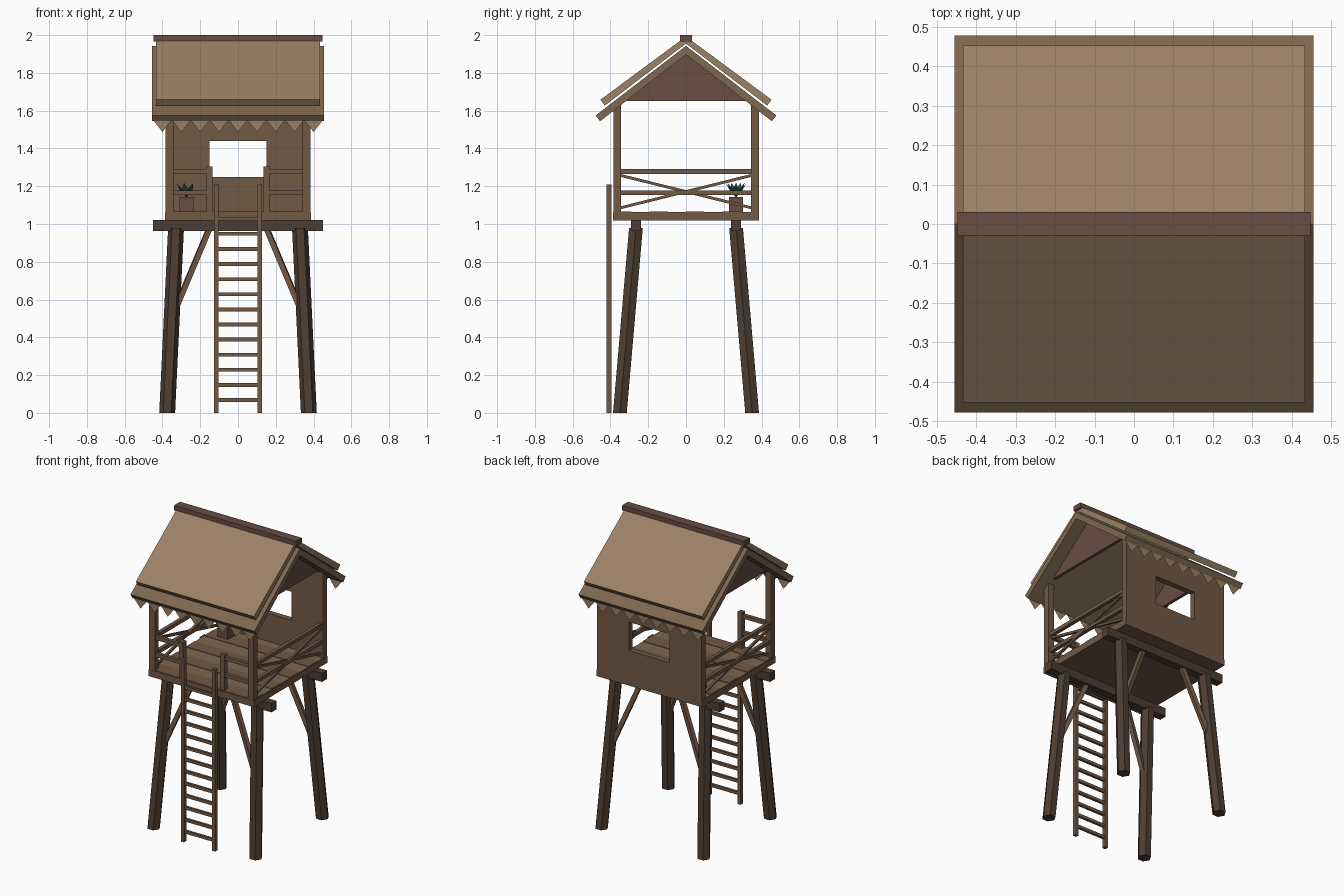
import bpy, bmesh, math
from mathutils import Vector

if "Cube" in bpy.data.objects:
    bpy.data.objects.remove(bpy.data.objects["Cube"])


def material(name, rgb):
    m = bpy.data.materials.new(name)
    m.diffuse_color = (*rgb, 1)
    m.use_nodes = True
    m.node_tree.nodes["Principled BSDF"].inputs["Base Color"].default_value = m.diffuse_color
    return m


ROOF = material("thatch", (.33, .22, .13))
WOOD = material("wood", (.17, .10, .06))
PLANK = material("plank", (.21, .135, .08))
DARK = material("dark_wood", (.075, .048, .033))
GABLE = material("gable_wood", (.14, .075, .055))
LEAF = material("leaf", (.02, .09, .06))


def finish(name, bm, mat):
    bmesh.ops.recalc_face_normals(bm, faces=bm.faces[:])
    me = bpy.data.meshes.new(name)
    bm.to_mesh(me)
    bm.free()
    me.materials.append(mat)
    ob = bpy.data.objects.new(name, me)
    bpy.context.collection.objects.link(ob)
    return ob


def box(name, lo, hi, mat):
    bm = bmesh.new()
    bmesh.ops.create_cube(bm, size=1)
    lo, hi = Vector(lo), Vector(hi)
    for v in bm.verts:
        v.co = (lo + hi) / 2 + v.co * (hi - lo)
    return finish(name, bm, mat)


def bar(name, a, b, w, d, mat):
    """Rectangular bar running from a to b."""
    a, b = Vector(a), Vector(b)
    bm = bmesh.new()
    bmesh.ops.create_cube(bm, size=1)
    q = (b - a).to_track_quat('Z', 'Y')
    for v in bm.verts:
        v.co = (a + b) / 2 + q @ Vector((v.co.x * w, v.co.y * d, v.co.z * (b - a).length))
    return finish(name, bm, mat)


def panel(name, pts, faces, push, mat):
    """Flat faces, thickened by the push vector."""
    bm = bmesh.new()
    vs = [bm.verts.new(p) for p in pts]
    fs = [bm.faces.new([vs[i] for i in f]) for f in faces]
    if push:
        new = bmesh.ops.extrude_face_region(bm, geom=fs, use_keep_orig=True)["geom"]
        bmesh.ops.translate(bm, vec=Vector(push), verts=[v for v in new if isinstance(v, bmesh.types.BMVert)])
    return finish(name, bm, mat)


def leaning_leg(name, bottom, top, r):
    """Six-sided leg with level ends."""
    bm = bmesh.new()
    rings = [[bm.verts.new((c[0] + r * math.cos(i * math.pi / 3),
                            c[1] + r * math.sin(i * math.pi / 3), c[2])) for i in range(6)]
             for c in (bottom, top)]
    for i in range(6):
        j = (i + 1) % 6
        bm.faces.new((rings[0][i], rings[0][j], rings[1][j], rings[1][i]))
    bm.faces.new(rings[0])
    bm.faces.new(rings[1])
    return finish(name, bm, DARK)


# Legs, braces, beams and corner posts
for sy, fb in ((-1, "front"), (1, "back")):
    for sx, lr in ((-1, "left"), (1, "right")):
        n = fb + "_" + lr
        leaning_leg(n + "_leg", (sx * .375, sy * .35, 0), (sx * .328, sy * .265, .98), .042)
        bar(n + "_brace", (sx * .15, sy * .265, .98), (sx * .335, sy * .302, .54), .028, .028, WOOD)
        x, y = sx * .3625, sy * .365
        box(n + "_post", (x - .021, y - .02, 1.03), (x + .021, y + .02, 1.63), WOOD)
    box(fb + "_beam", (-.45, sy * .265 - .026, .963), (.45, sy * .265 + .026, 1.02), DARK)

# Floor frame and planks
box("floor_frame", (-.387, -.387, 1.018), (.387, .387, 1.06), WOOD)
N = 8
for i in range(N):
    y0 = -.385 + i * .77 / N
    box("floor_plank", (-.385, y0, 1.05), (.385, y0 + .77 / N, 1.066 - .003 * (i % 2)),
        PLANK if i % 2 else WOOD)

# Back wall with window opening
outer = [(-.385, 1.03), (.385, 1.03), (.385, 1.62), (-.385, 1.62)]
inner = [(-.15, 1.25), (.15, 1.25), (.15, 1.44), (-.15, 1.44)]
panel("back_wall", [(x, .35, z) for x, z in outer + inner],
      [(i, (i + 1) % 4, (i + 1) % 4 + 4, i + 4) for i in range(4)], (0, .037, 0), WOOD)

# Railings
for s, lr in ((-1, "left"), (1, "right")):
    x = s * .3625
    box(lr + "_gate_post", (s * .152 - .016, -.381, 1.03), (s * .152 + .016, -.349, 1.305), WOOD)
    for z in (1.278, 1.165):
        bar(lr + "_side_rail", (x, -.36, z), (x, .36, z), .024, .024, WOOD)
        bar(lr + "_front_rail", (x, -.365, z), (s * .152, -.365, z), .024, .024, WOOD)
    for e in (-1, 1):
        bar(lr + "_cross_brace", (x + e * .006, -e * .35, 1.085), (x + e * .006, e * .35, 1.258), .015, .015, WOOD)

# Ladder
for s in (-1, 1):
    box("ladder_rail", (s * .115 - .011, -.42, 0), (s * .115 + .011, -.394, 1.21), WOOD)
for i in range(13):
    z = .068 + i * .08
    box("ladder_rung", (-.11, -.415, z - .01), (.11, -.399, z + .01), WOOD)


# Two roof layers as chevron profiles, with ridge cap
def roof(name, half, eave_top, eave_low, apex_top, apex_low, mat):
    prof = [eave_low, eave_top, (0, apex_top), (0, apex_low)]
    pts = [(-half, y, z) for y, z in prof] + [(-half, -y, z) for y, z in prof[:2]]
    panel(name, pts, [(0, 1, 2, 3), (4, 3, 2, 5)], (2 * half, 0, 0), mat)


roof("lower_roof", .456, (.478, 1.575), (.455, 1.544), 1.943, 1.897, PLANK)
roof("upper_roof", .434, (.453, 1.658), (.43, 1.627), 1.993, 1.955, ROOF)
box("ridge_cap", (-.448, -.031, 1.966), (.448, .031, 2.0), GABLE)

# Gable ends
for s, lr in ((-1, "left"), (1, "right")):
    panel(lr + "_gable", [(s * .35, -.345, 1.652), (s * .35, .345, 1.652), (s * .35, 0, 1.912)],
          [(0, 1, 2)], (s * .02, 0, 0), GABLE)

# Zigzag thatch fringe under both eaves
T = 9
p = .9 / T
for s, fb in ((-1, "front"), (1, "back")):
    pts, faces = [], []
    for i in range(T):
        x0 = -.45 + i * p
        faces.append((len(pts), len(pts) + 1, len(pts) + 2))
        pts += [(x0, s * .455, 1.55), (x0 + p, s * .455, 1.55), (x0 + p / 2, s * .452, 1.487)]
    panel(fb + "_fringe", pts, faces, None, ROOF)

# Potted plant
PX, PY = -.273, .265
box("plant_pot", (PX - .037, PY - .037, 1.06), (PX + .037, PY + .037, 1.143), GABLE)
for i in range(7):
    a = i * math.tau / 7
    d = Vector((math.cos(a), math.sin(a), 0))
    side = Vector((-d.y, d.x, 0)) * .018
    c = Vector((PX, PY, 1.14))
    mid, tip = c + d * .03 + Vector((0, 0, .04)), c + d * .058 + Vector((0, 0, .078))
    panel("plant_leaf", [c, mid + side, tip, mid - side], [(0, 1, 2), (0, 2, 3)], None, LEAF)
